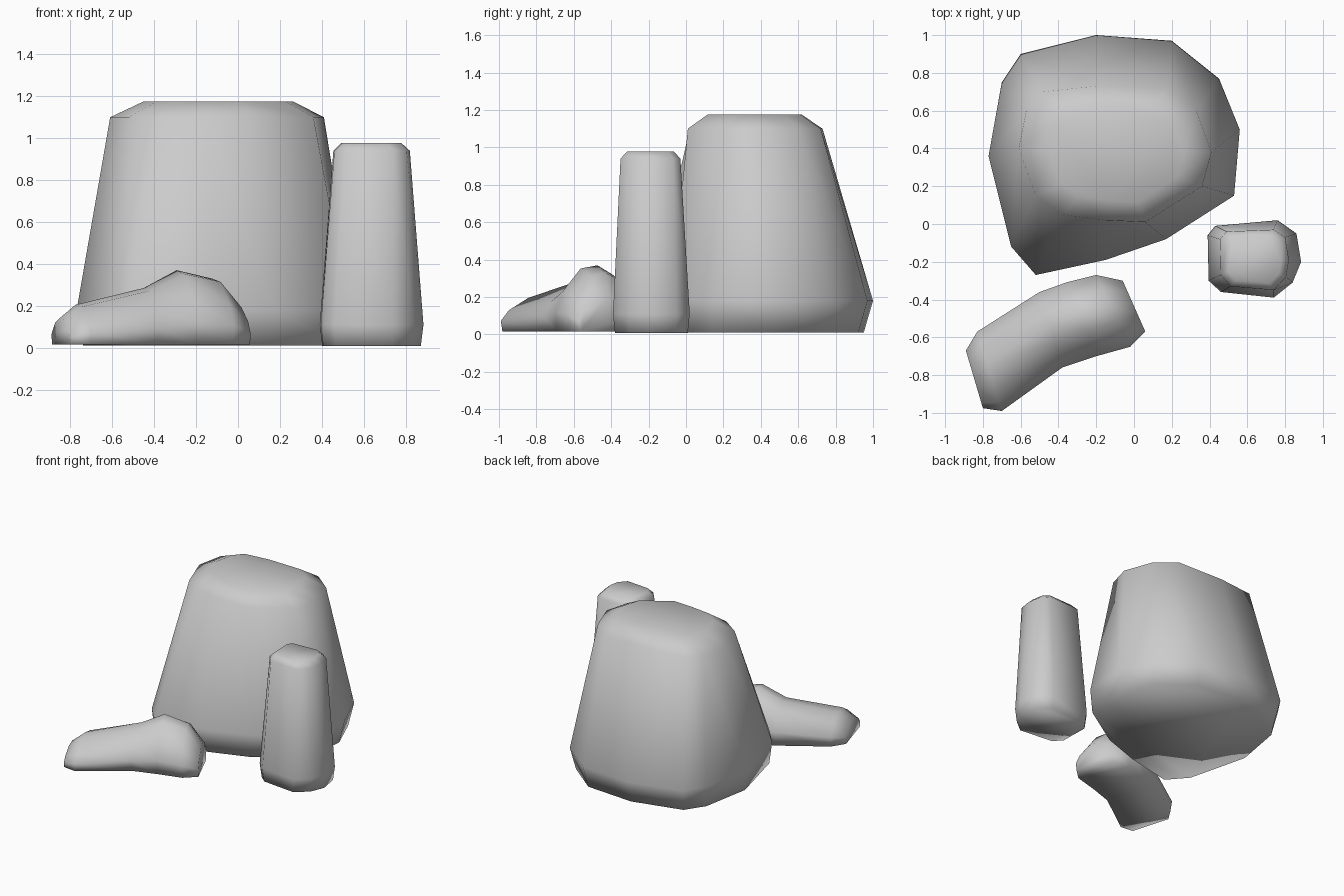
import bpy, bmesh
from mathutils import Vector

if "Cube" in bpy.data.objects:
    bpy.data.objects.remove(bpy.data.objects["Cube"])


def loft(name, rings):
    """Skin closed rings with quads, cap both ends, shade smooth."""
    bm = bmesh.new()
    loops = [[bm.verts.new(p) for p in ring] for ring in rings]
    n = len(loops[0])
    for a, b in zip(loops, loops[1:]):
        for i in range(n):
            j = (i + 1) % n
            bm.faces.new((a[i], a[j], b[j], b[i]))
    bm.faces.new(loops[0])
    bm.faces.new(loops[-1])
    bmesh.ops.recalc_face_normals(bm, faces=bm.faces[:])
    for f in bm.faces:
        f.smooth = True
    mesh = bpy.data.meshes.new(name)
    bm.to_mesh(mesh)
    bm.free()
    ob = bpy.data.objects.new(name, mesh)
    bpy.context.collection.objects.link(ob)
    return ob


def level(points, z):
    return [(x, y, z) for x, y in points]


def inset(points, centre, s):
    cx, cy = centre
    return [(cx + (x - cx) * s, cy + (y - cy) * s) for x, y in points]


# Large boulder: wide foot outline tapering to a rounded top
foot = [(-.77, .36), (-.70, .75), (-.60, .90), (-.20, 1.0), (.20, .97), (.45, .77),
        (.56, .50), (.53, .15), (.17, -.08), (-.15, -.19), (-.52, -.27), (-.65, -.12)]
crown = [(-.61, .40), (-.57, .60), (-.48, .70), (-.20, .73), (.18, .72), (.33, .60),
         (.41, .38), (.36, .20), (.06, .01), (-.15, .02), (-.38, .05), (-.52, .15)]
loft("large_boulder", [
    level(inset(foot, (-.1, -.1), .955), .01),
    level(foot, .18),
    level(crown, 1.10),
    level(inset(crown, (-.08, .36), .7), 1.175),
])

# Standing stone: tall, slightly tapered pillar with bevelled ends
base = [(.39, -.06), (.43, -.01), (.76, .02), (.86, -.05), (.885, -.20),
        (.84, -.31), (.74, -.39), (.46, -.36), (.395, -.30)]
top = [(.455, -.08), (.49, -.04), (.74, -.03), (.80, -.07), (.82, -.19),
       (.805, -.28), (.74, -.35), (.51, -.33), (.46, -.27)]
loft("standing_stone", [
    level(inset(base, (.63, -.19), .95), .008),
    level(base, .11),
    level(top, .94),
    level(inset(top, (.63, -.19), .78), .978),
])

# Low rock: cross-sections along a bent path (back edge, front edge, height)
sections = [((-.89, -.67), (-.80, -.975), .14),
            ((-.83, -.57), (-.70, -.99), .205),
            ((-.50, -.36), (-.38, -.76), .285),
            ((-.36, -.31), (-.20, -.70), .37),
            ((-.20, -.27), (-.02, -.65), .33),
            ((-.06, -.30), (.06, -.57), .20)]
# Section shape: position across the width, fraction of height
shape = [(.03, 0), (0, .4), (.2, .85), (.42, 1), (.65, .95), (.9, .6), (1, .3), (.98, 0)]
rings = []
for back, front, h in sections:
    b, f = Vector(back), Vector(front)
    rings.append([(*b.lerp(f, t), .015 + (h - .015) * k) for t, k in shape])
loft("low_rock", rings)
